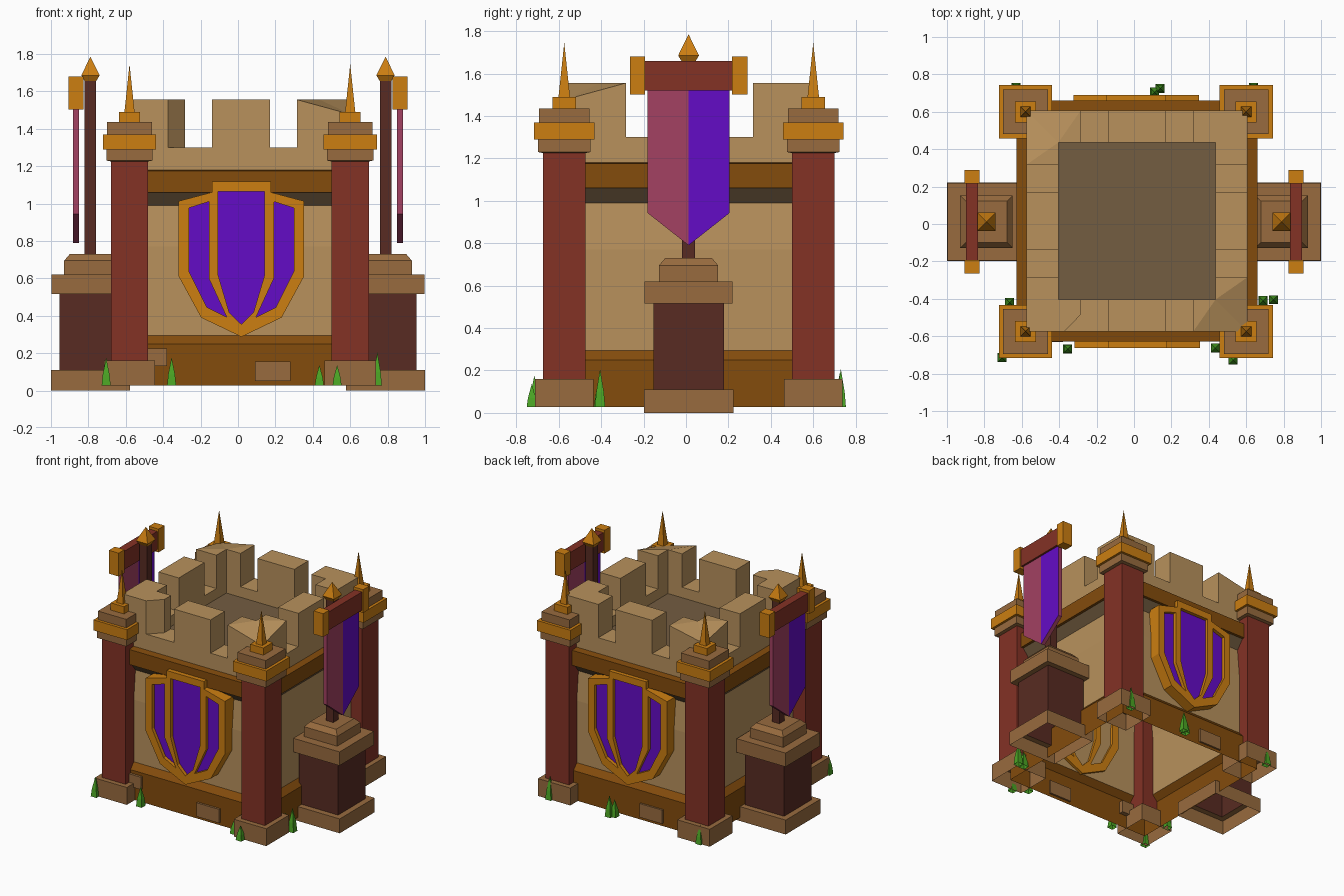
import bpy, bmesh, math
from mathutils import Matrix, Vector

if "Cube" in bpy.data.objects:
    bpy.data.objects.remove(bpy.data.objects["Cube"])

def srgb(c):
    return tuple(((v / 255 + .055) / 1.055) ** 2.4 if v > 10 else v / 3295 for v in c) + (1,)

COLORS = dict(tan=(184, 145, 92), dark_tan=(116, 93, 65), wood=(132, 76, 12), gold=(204, 126, 17),
              red=(132, 50, 37), dark_red=(88, 43, 34), brown=(152, 107, 62),
              purple=(100, 12, 198), pink=(163, 65, 98), green=(75, 165, 36))
NAMES = list(COLORS)
MATS = []
for n in NAMES:
    m = bpy.data.materials.new(n)
    m.diffuse_color = srgb(COLORS[n])
    m.use_nodes = True
    m.node_tree.nodes["Principled BSDF"].inputs["Base Color"].default_value = m.diffuse_color
    MATS.append(m)
ID = {n: i for i, n in enumerate(NAMES)}

def add(name, bm, matrix=None):
    me = bpy.data.meshes.new(name)
    if matrix:
        bm.transform(matrix)
    bm.to_mesh(me)
    bm.free()
    for m in MATS:
        me.materials.append(m)
    o = bpy.data.objects.new(name, me)
    bpy.context.collection.objects.link(o)
    return o

# square lathe: profile of (half width, z, colour of the segment above), open at the bottom
def square_lathe(name, profile, x, y):
    bm = bmesh.new()
    rings = [[bm.verts.new((x + sx * h, y + sy * h, z))
              for sx, sy in ((-1, -1), (1, -1), (1, 1), (-1, 1))] for h, z, _ in profile]
    for (a, b), (_, _, col) in zip(zip(rings, rings[1:]), profile):
        for i in range(4):
            j = (i + 1) % 4
            bm.faces.new((a[i], a[j], b[j], b[i])).material_index = ID[col]
    if profile[-1][0] > 0:
        bm.faces.new(rings[-1]).material_index = ID[profile[-1][2]]
    else:
        bmesh.ops.remove_doubles(bm, verts=rings[-1], dist=1e-5)
    return add(name, bm)

def box(name, lo, hi, col):
    bm = bmesh.new()
    bmesh.ops.create_cube(bm, size=1)
    lo, hi = Vector(lo), Vector(hi)
    for v in bm.verts:
        v.co = Vector([(lo[i] + hi[i]) / 2 + v.co[i] * (hi[i] - lo[i]) for i in range(3)])
    for f in bm.faces:
        f.material_index = ID[col]
    return add(name, bm)

# extruded outline; drops lowers chosen top corners, rule gives the colour of each face
def prism(name, pts, w0, w1, rule, matrix, drops={}):
    bm = bmesh.new()
    a = [bm.verts.new((u, v, w0)) for u, v in pts]
    b = [bm.verts.new((u, v, w1 - drops.get(i, 0))) for i, (u, v) in enumerate(pts)]
    n = len(pts)
    bm.faces.new(a[::-1])
    top = bm.faces.new(b)
    for i in range(n):
        bm.faces.new((a[i], a[(i + 1) % n], b[(i + 1) % n], b[i]))
    if drops:
        bmesh.ops.triangulate(bm, faces=[top])
    bm.transform(matrix)
    bmesh.ops.recalc_face_normals(bm, faces=bm.faces[:])
    for f in bm.faces:
        f.material_index = ID[rule(f)]
    return add(name, bm)

CX, CY = .016, .016

# keep: skirt, walls, trim, parapet ring and roof floor
square_lathe("keep_walls", [
    (.63, .027, "wood"), (.63, .25, "wood"), (.59, .295, "tan"), (.59, .77, "tan"),
    (.57, .99, "dark_tan"), (.625, 1.06, "wood"), (.645, 1.06, "wood"), (.645, 1.175, "wood"),
    (.592, 1.18, "tan"), (.592, 1.30, "tan"), (.42, 1.30, "tan"), (.42, 1.22, "dark_tan")], CX, CY)

# merlons: an L at each corner and a block in the middle of each side
for k in range(4):
    M = Matrix.Translation((CX, CY, 0)) @ Matrix.Rotation(k * math.pi / 2, 4, 'Z')
    L = [(-.592, -.592), (-.3, -.592), (-.3, -.42), (-.42, -.42), (-.42, -.3), (-.592, -.3)]
    if k == 0:  # broken edge
        L[1:2] = [(-.39, -.592), (-.3, -.5)]
    drops = {1: {0: .08}, 3: {0: .06}}.get(k, {})
    prism("corner_merlon", L, 1.3, 1.555, lambda f: "tan", M, drops)
    prism("middle_merlon", [(-.155, -.592), (.155, -.592), (.155, -.42), (-.155, -.42)],
          1.3, 1.555, lambda f: "tan", M)

# corner towers
for sx in (-1, 1):
    for sy in (-1, 1):
        square_lathe("corner_tower", [
            (.137, .027, "brown"), (.137, .16, "brown"), (.1, .16, "red"), (.1, 1.225, "brown"),
            (.124, 1.23, "brown"), (.124, 1.29, "gold"), (.142, 1.29, "gold"), (.142, 1.37, "gold"),
            (.12, 1.37, "brown"), (.12, 1.435, "brown"), (.056, 1.435, "gold"), (.056, 1.49, "gold"),
            (.027, 1.49, "gold"), (0, 1.745, "gold")], .01 + sx * .59, .013 + sy * .587)

# side pedestals with banner poles
YZX = Matrix(((0, 0, 1, 0), (1, 0, 0, 0), (0, 1, 0, 0), (0, 0, 0, 1)))
PY = .012
def cloth_colour(f):
    if abs(f.normal.x) < .5:
        return "pink"
    return "purple" if f.normal.x * (f.calc_center_median().y - PY) > 0 else "pink"

for s in (-1, 1):
    square_lathe("pedestal", [
        (.211, 0, "brown"), (.211, .11, "brown"), (.166, .11, "dark_red"), (.166, .515, "brown"),
        (.207, .515, "brown"), (.207, .62, "brown"), (.14, .62, "brown"), (.14, .695, "brown"),
        (.11, .73, "brown")], s * .789, PY)
    square_lathe("banner_pole", [
        (.031, .72, "dark_red"), (.031, 1.655, "gold"), (.049, 1.685, "gold"), (0, 1.785, "gold")],
        s * .789, PY)
    x = s * .866
    box("banner_crossbar", (x - .031, PY - .21, 1.52), (x + .031, PY + .21, 1.66), "red")
    for e in (-1, 1):
        box("crossbar_end", (x - .041, PY + e * .241 - .036, 1.502),
            (x + .041, PY + e * .241 + .036, 1.68), "gold")
        prism("banner_cloth", [(PY, .79), (PY + e * .194, .943), (PY + e * .194, 1.53), (PY, 1.53)],
              x - .016, x + .016, cloth_colour, YZX)

# shields on front and back: gold frame with three openings over a purple panel
outer = [(.158, 1.118), (.158, 1.06), (.335, 1.013), (.335, .61), (.215, .39), (0, .287)]
outline = outer + [(-u, v) for u, v in outer[-2::-1]]
mid = [(.124, 1.065), (.124, .617), (.065, .418), (0, .354)]
middle_hole = mid + [(-u, v) for u, v in mid[-2::-1]]
side_hole = [(.281, .976), (.174, 1.01), (.174, .60), (.078, .392), (.184, .445), (.281, .638)]

def plate(name, loops, half, col, matrix):
    cu = bpy.data.curves.new(name, 'CURVE')
    cu.dimensions, cu.fill_mode, cu.extrude = '2D', 'BOTH', half
    for loop in loops:
        sp = cu.splines.new('POLY')
        sp.points.add(len(loop) - 1)
        for p, (u, v) in zip(sp.points, loop):
            p.co = (u, v, 0, 1)
        sp.use_cyclic_u = True
    tmp = bpy.data.objects.new(name, cu)
    bpy.context.collection.objects.link(tmp)
    dg = bpy.context.evaluated_depsgraph_get()
    me = bpy.data.meshes.new_from_object(tmp.evaluated_get(dg))
    bpy.data.objects.remove(tmp)
    bm = bmesh.new()
    bm.from_mesh(me)
    bmesh.ops.remove_doubles(bm, verts=bm.verts[:], dist=1e-4)
    bmesh.ops.recalc_face_normals(bm, faces=bm.faces[:])
    for f in bm.faces:
        f.material_index = ID[col]
        f.smooth = False
    return add(name, bm, matrix)

for k in range(2):
    turn = Matrix.Translation((.018 if k == 0 else .012, .0135, 0)) @ Matrix.Rotation(k * math.pi, 4, 'Z')
    up = Matrix.Rotation(math.pi / 2, 4, 'X')
    plate("shield_frame", [outline, middle_hole, side_hole, [(-u, v) for u, v in side_hole]],
          .055, "gold", turn @ Matrix.Translation((0, -.622, 0)) @ up)
    panel = [(u * .93, .7 + (v - .7) * .95) for u, v in outline]
    plate("shield_panel", [panel], .03, "purple", turn @ Matrix.Translation((0, -.62, 0)) @ up)

# loose stones set into the skirt
box("skirt_stone", (.09, -.63, .05), (.28, -.6, .155), "brown")
box("skirt_stone", (-.5, -.632, .13), (-.38, -.58, .225), "brown")
box("skirt_stone", (-.26, .63, .05), (-.07, .66, .155), "brown")

# grass tufts
for x, y, h in [(-.355, -.668, .15), (.435, -.663, .11), (.53, -.727, .11), (.69, -.41, .13),
                (.745, -.405, .18), (.11, .705, .13), (.14, .725, .16), (-.63, .73, .14),
                (.64, .73, .18), (-.665, -.42, .14), (-.705, -.715, .15)]:
    square_lathe("grass_tuft", [(.024, .027, "green"), (.018, .027 + h * .4, "green"),
                                (0, .027 + h, "green")], x, y)
